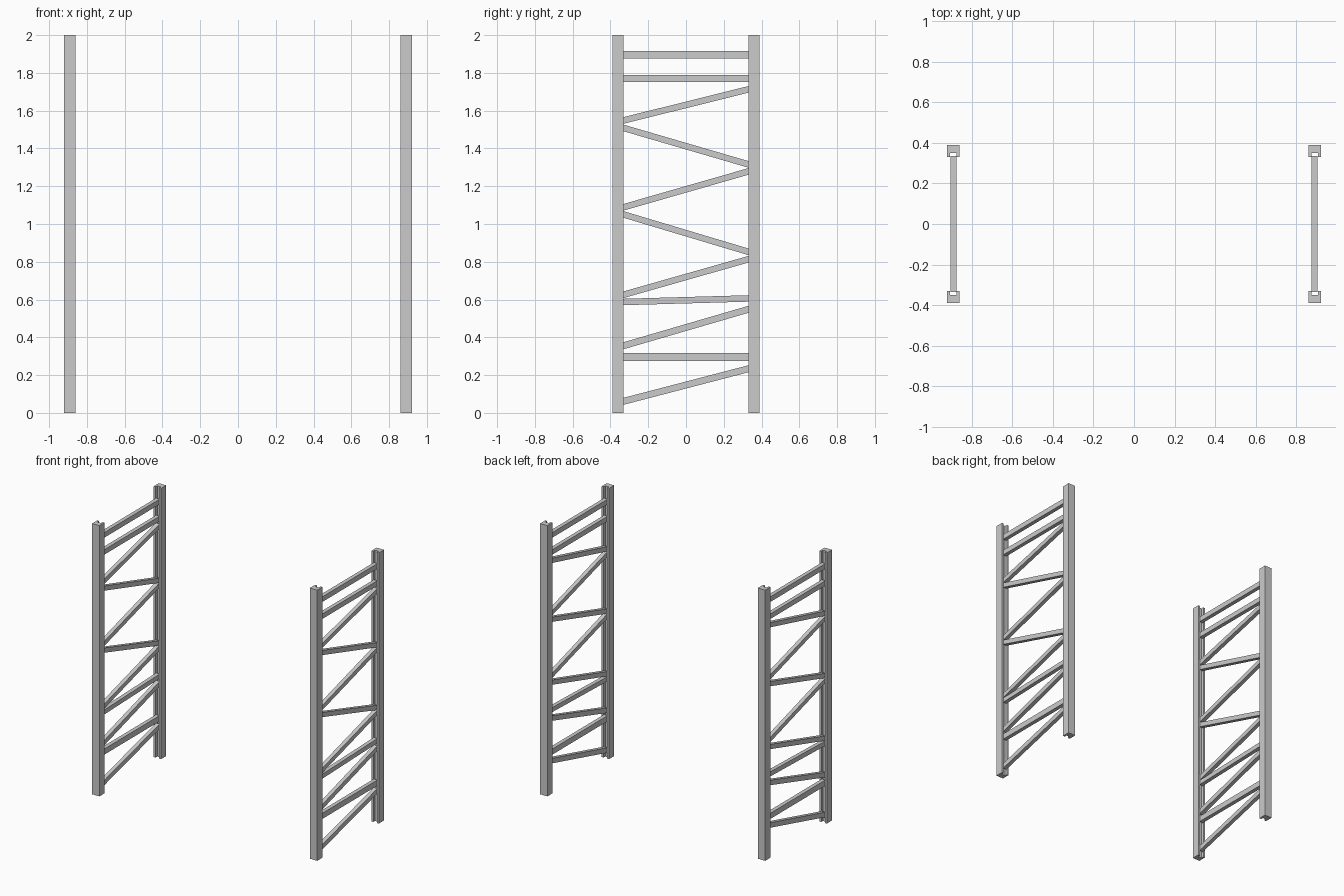
import bpy, bmesh
from mathutils import Vector

if "Cube" in bpy.data.objects:
    bpy.data.objects.remove(bpy.data.objects["Cube"])

# extrude a planar outline along a vector into a solid part
def prism(name, outline, direction):
    bm = bmesh.new()
    face = bm.faces.new([bm.verts.new(p) for p in outline])
    ext = bmesh.ops.extrude_face_region(bm, geom=[face])
    verts = [v for v in ext["geom"] if isinstance(v, bmesh.types.BMVert)]
    bmesh.ops.translate(bm, vec=Vector(direction), verts=verts)
    bmesh.ops.recalc_face_normals(bm, faces=bm.faces)
    mesh = bpy.data.meshes.new(name)
    bm.to_mesh(mesh)
    bm.free()
    obj = bpy.data.objects.new(name, mesh)
    bpy.context.collection.objects.link(obj)
    return obj

FRAME_X, IN, OUT, TOP = 0.89, 0.33, 0.39, 2.0
HALF, SLOT, DEPTH = 0.03, 0.015, 0.02

# upright section with a slot in the inner face
section = [(-HALF, OUT), (HALF, OUT), (HALF, IN), (SLOT, IN), (SLOT, IN + DEPTH),
           (-SLOT, IN + DEPTH), (-SLOT, IN), (-HALF, IN)]

# brace name, height at front, height at back, vertical thickness
braces = [
    ("top_rail", 1.896, 1.896, 0.038),
    ("upper_rail", 1.77, 1.77, 0.037),
    ("diagonal", 1.547, 1.714, 0.035),
    ("diagonal", 1.51, 1.314, 0.035),
    ("diagonal", 1.087, 1.28, 0.035),
    ("diagonal", 1.052, 0.851, 0.035),
    ("diagonal", 0.624, 0.815, 0.035),
    ("middle_rail", 0.587, 0.606, 0.034),
    ("diagonal", 0.354, 0.55, 0.037),
    ("lower_rail", 0.295, 0.295, 0.042),
    ("diagonal", 0.06, 0.235, 0.037),
]

for side, cx in (("left", -FRAME_X), ("right", FRAME_X)):
    # uprights
    for end, s in (("front", -1), ("back", 1)):
        prism(f"{side}_{end}_upright", [(cx + x, s * y, 0) for x, y in section], (0, 0, TOP))
    # rails and diagonal braces
    for name, z0, z1, t in braces:
        h, w = t / 2, 0.0148
        y = IN + 0.006
        prism(f"{side}_{name}", [(cx - w, -y, z0 - h), (cx - w, y, z1 - h),
                                 (cx - w, y, z1 + h), (cx - w, -y, z0 + h)], (2 * w, 0, 0))
